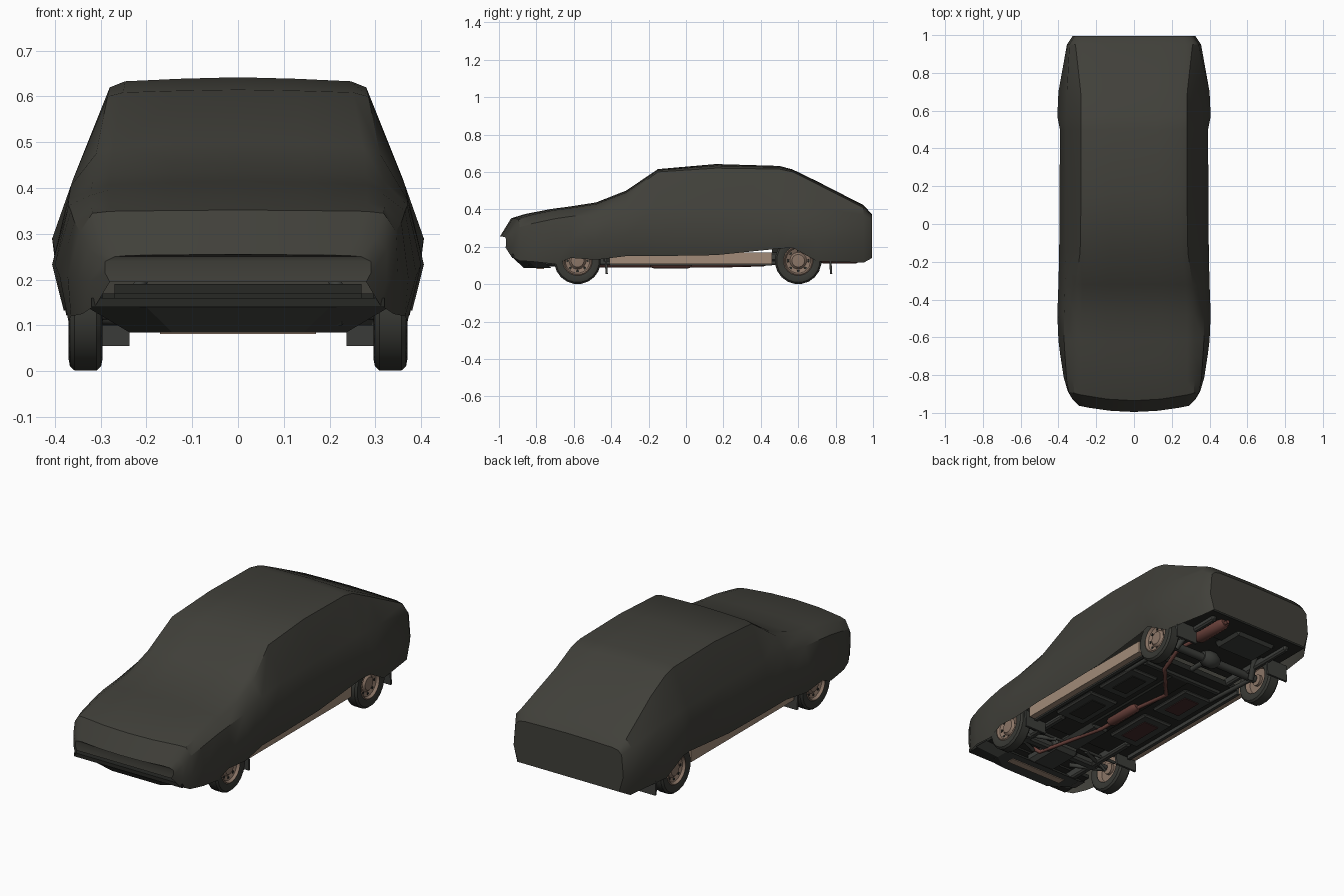
import bpy, bmesh, math
from mathutils import Vector

if "Cube" in bpy.data.objects:
    bpy.data.objects.remove(bpy.data.objects["Cube"])

def mat(name, c):
    m = bpy.data.materials.new(name)
    m.diffuse_color = (*c, 1)
    m.use_nodes = True
    m.node_tree.nodes["Principled BSDF"].inputs["Base Color"].default_value = m.diffuse_color
    return m

COVER = mat("cover_cloth", (0.052, 0.051, 0.042))
RUBBER = mat("tyre_rubber", (0.04, 0.041, 0.035))
FLOOR = mat("floor_black", (0.02, 0.021, 0.018))
FRAME = mat("frame_grey", (0.045, 0.047, 0.042))
TAN = mat("body_tan", (0.36, 0.26, 0.19))
RIM = mat("rim_brown", (0.26, 0.18, 0.135))
RUST = mat("exhaust_rust", (0.15, 0.055, 0.045))
MAROON = mat("floor_maroon", (0.06, 0.025, 0.025))

def make(name, verts, faces, material, smooth=None):
    me = bpy.data.meshes.new(name)
    me.from_pydata(verts, [], faces)
    bm = bmesh.new()
    bm.from_mesh(me)
    bmesh.ops.remove_doubles(bm, verts=bm.verts, dist=1e-5)
    bmesh.ops.recalc_face_normals(bm, faces=bm.faces)
    bm.to_mesh(me)
    bm.free()
    me.materials.append(material)
    ob = bpy.data.objects.new(name, me)
    bpy.context.collection.objects.link(ob)
    if smooth:
        bpy.ops.object.select_all(action='DESELECT')
        ob.select_set(True)
        bpy.context.view_layer.objects.active = ob
        bpy.ops.object.shade_smooth_by_angle(angle=math.radians(smooth))
    return ob

def box(name, x0, x1, y0, y1, z0, z1, material, bevel=0):
    v = [(x, y, z) for x in (x0, x1) for y in (y0, y1) for z in (z0, z1)]
    f = [(0, 1, 3, 2), (4, 6, 7, 5), (0, 4, 5, 1), (2, 3, 7, 6), (0, 2, 6, 4), (1, 5, 7, 3)]
    ob = make(name, v, f, material)
    if bevel:
        b = ob.modifiers.new("bevel", 'BEVEL')
        b.width = bevel
        b.segments = 1
    return ob

def lathe(name, profile, centre, material, seg=20, axis='X', smooth=35):
    """Spin (offset along axis, radius) points round the x or y axis."""
    v, f, n = [], [], len(profile)
    for i in range(seg):
        a = 2 * math.pi * (i + 0.5) / seg
        for o, r in profile:
            p = (o, r * math.cos(a), r * math.sin(a)) if axis == 'X' else (r * math.cos(a), o, r * math.sin(a))
            v.append(tuple(Vector(p) + Vector(centre)))
    for i in range(seg):
        for k in range(n - 1):
            j = (i + 1) % seg
            f.append((i * n + k, i * n + k + 1, j * n + k + 1, j * n + k))
    return make(name, v, f, material, smooth)

def pipe(name, pts, r, material):
    cu = bpy.data.curves.new(name, 'CURVE')
    cu.dimensions = '3D'
    cu.bevel_depth = r
    cu.bevel_resolution = 1
    cu.use_fill_caps = True
    s = cu.splines.new('POLY')
    s.points.add(len(pts) - 1)
    for p, q in zip(s.points, pts):
        p.co = (*q, 1)
    cu.materials.append(material)
    ob = bpy.data.objects.new(name, cu)
    bpy.context.collection.objects.link(ob)
    return ob

# Cloth cover: y, hem x, hem z, widest x, belt x, belt z, roof edge x, roof edge z, centre z
stations = [
    (-0.995, .28, .195, .29, .29, .24, .27, .25, .255),
    (-0.97, .31, .145, .325, .325, .265, .30, .29, .295),
    (-0.935, .34, .125, .35, .345, .305, .318, .345, .352),
    (-0.86, .365, .12, .372, .357, .325, .32, .36, .375),
    (-0.72, .37, .107, .39, .365, .35, .32, .385, .402),
    (-0.62, .375, .14, .40, .37, .362, .32, .395, .415),
    (-0.48, .38, .13, .406, .37, .375, .318, .415, .437),
    (-0.32, .37, .15, .40, .365, .405, .31, .475, .50),
    (-0.15, .37, .15, .396, .36, .42, .285, .60, .615),
    (0.16, .37, .155, .394, .36, .42, .28, .62, .642),
    (0.50, .375, .19, .392, .36, .42, .28, .615, .632),
    (0.57, .385, .195, .406, .36, .42, .28, .60, .613),
    (0.70, .375, .122, .40, .355, .41, .282, .535, .55),
    (0.95, .335, .115, .355, .342, .37, .31, .408, .422),
    (0.995, .30, .14, .325, .315, .34, .295, .36, .372)]
verts, faces = [], []
for y, wh, zh, wm, wb, zb, wr, zr, zt in stations:
    zm = zh + 0.42 * (zb - zh)
    half = [(wh, zh), (wm, zm), (wb, zb), (wr, zr), (wr * .88, zr + .6 * (zt - zr)), (wr * .45, zt - .15 * (zt - zr))]
    ring = half + [(0, zt)] + [(-x, z) for x, z in reversed(half)]
    bow = 0.045 * min(1, max(0, (-0.6 - y) / 0.3))
    verts += [(x, y + bow * (x / .34) ** 2, z) for x, z in ring]
n = 13
for i in range(len(stations) - 1):
    for k in range(n - 1):
        a = i * n + k
        faces.append((a, a + 1, a + n + 1, a + n))
for base in (0, (len(stations) - 1) * n):  # close nose and tail in strips
    for k in range(n // 2):
        q = [base + k, base + k + 1, base + n - 2 - k, base + n - 1 - k]
        faces.append(q if k < n // 2 - 1 else q[:2] + q[3:])
make("cloth_cover", verts, faces, COVER, 32)

# Wheels
for s, side in ((1, "left"), (-1, "right")):
    for y, end in ((-0.58, "front"), (0.60, "rear")):
        c = (s * 0.333, y, 0.125)
        tag = f"{end}_{side}"
        lathe(f"{tag}_tyre", [(-.03, .078), (-.037, .10), (-.034, .116), (-.024, .125), (.024, .125),
                              (.034, .116), (.037, .10), (.03, .078), (-.03, .078)], c, RUBBER)
        lathe(f"{tag}_rim", [(s * .03, .08), (s * .034, .074), (s * .02, .066), (s * .012, .045),
                             (s * .024, .034), (s * .026, .0)], c, RIM)
        lathe(f"{tag}_rim_back", [(-s * .03, .08), (-s * .005, .068), (-s * .005, .03), (-s * .02, .03),
                                  (-s * .02, 0)], c, RIM)
        for k in range(8):  # dark vent slots in the rim
            a = math.tau * k / 8
            lathe(f"{tag}_rim_slot", [(s * .012, .009), (s * .018, .008), (s * .018, 0)],
                  (c[0], y + .056 * math.cos(a), .125 + .056 * math.sin(a)), FLOOR, 6)
        # Mud flap behind the wheel
        fy = -0.43 if end == "front" else 0.77
        flap = box(f"{tag}_mud_flap", min(s * .237, s * .365), max(s * .237, s * .365), fy - .006, fy + .006,
                   .055, .15, FRAME)
        for v in flap.data.vertices:
            if v.co.z < .1:
                v.co.y += .006
    # Sill, frame rail, floor ribs, springs
    def sbox(name, x0, x1, *rest):
        return box(f"{side}_{name}", min(s * x0, s * x1), max(s * x0, s * x1), *rest)
    sbox("sill", .315, .352, -.41, .46, .108, .17, TAN)
    sbox("sill_flange", .30, .318, -.41, .46, .10, .13, FRAME)
    sbox("frame_rail", .20, .235, -.85, -.30, .10, .15, FRAME, .008)
    sbox("rear_rail", .225, .255, .40, .93, .125, .17, FRAME, .008)
    for k, (y0, y1) in enumerate(((-.30, -.02), (.04, .30))):
        sbox(f"floor_panel_{k}", .09, .27, y0, y1, .107, .13, FRAME, .008)
        sbox(f"floor_inset_{k}", .13, .22, y0 + .05, y1 - .05, .103, .11, MAROON if s < 0 else FLOOR)
    pipe(f"{side}_rear_link", [(s * .26, .25, .12), (s * .27, .60, .11)], .012, FRAME)
    pipe(f"{side}_front_arm", [(s * .10, -.50, .11), (s * .29, -.58, .11), (s * .12, -.66, .11)], .012, FRAME)
    pipe(f"{side}_shock_absorber", [(s * .25, .63, .09), (s * .21, .72, .2)], .016, FRAME)

# Underbody
box("floor_pan", -.32, .32, -.44, .46, .12, .15, FLOOR)
box("engine_bay_tray", -.27, .27, -.90, -.44, .15, .17, FLOOR)
box("rear_floor", -.27, .27, .46, .95, .17, .19, FLOOR)
box("nose_tray", -.32, .32, -.93, -.74, .14, .16, FLOOR)
box("tail_tray", -.32, .32, .76, .97, .15, .17, FLOOR)
box("transmission_tunnel", -.06, .06, -.45, .40, .112, .13, FLOOR, .01)
box("gearbox", -.06, .06, -.52, -.25, .10, .15, FRAME, .02)
box("oil_sump", -.09, .07, -.78, -.54, .095, .16, FRAME, .02)
box("front_crossmember", -.25, .25, -.62, -.57, .10, .135, FRAME, .01)
box("rear_crossmember", -.25, .25, .36, .40, .11, .14, FRAME, .01)
box("fuel_tank", -.20, .06, .70, .90, .135, .18, FRAME, .02)
box("tan_radiator_support", -.17, .17, -.80, -.76, .081, .10, TAN)
pipe("rear_axle", [(-.30, .60, .125), (.30, .60, .125)], .022, FRAME)
pipe("front_axle", [(-.30, -.58, .125), (.30, -.58, .125)], .014, FRAME)
pipe("steering_rod", [(-.29, -.50, .115), (.29, -.50, .115)], .008, FRAME)
lathe("differential", [(-.05, 0), (-.05, .03), (-.02, .045), (.02, .045), (.05, .03), (.05, 0)],
      (0, .60, .13), FRAME, 12)
pipe("drive_shaft", [(-.0, -.25, .135), (0, .57, .135)], .014, FRAME)

# Front lower valance, tapering inward at the bottom
vv = []
for x, y in ((-.33, -.86), (-.2, -.925), (.2, -.925), (.33, -.86), (.33, -.78), (-.33, -.78)):
    vv += [(x, y, .14), (x * .72, y + .06, .085)]
make("front_valance", vv, [tuple(range(0, 12, 2)), tuple(range(1, 12, 2))] +
     [(2 * i, 2 * i + 1, (2 * i + 3) % 12, (2 * i + 2) % 12) for i in range(6)], FRAME)

# Exhaust
pipe("exhaust_pipe", [(.12, -.66, .12), (.09, -.64, .10), (.0, -.25, .10), (0, .0, .10), (-.03, .22, .10),
                      (.14, .41, .105), (.17, .56, .15), (.17, .70, .14), (.17, .95, .135)], .011, RUST)
def silencer(name, x, y, z, half, r):
    lathe(name, [(-half, 0), (-half, r * .7), (-half + .02, r), (half - .02, r), (half, r * .7), (half, 0)],
          (x, y, z), RUST, 12, 'Y')
silencer("middle_silencer", 0, -.08, .112, .11, .03)
silencer("rear_silencer", .17, .82, .145, .11, .035)
